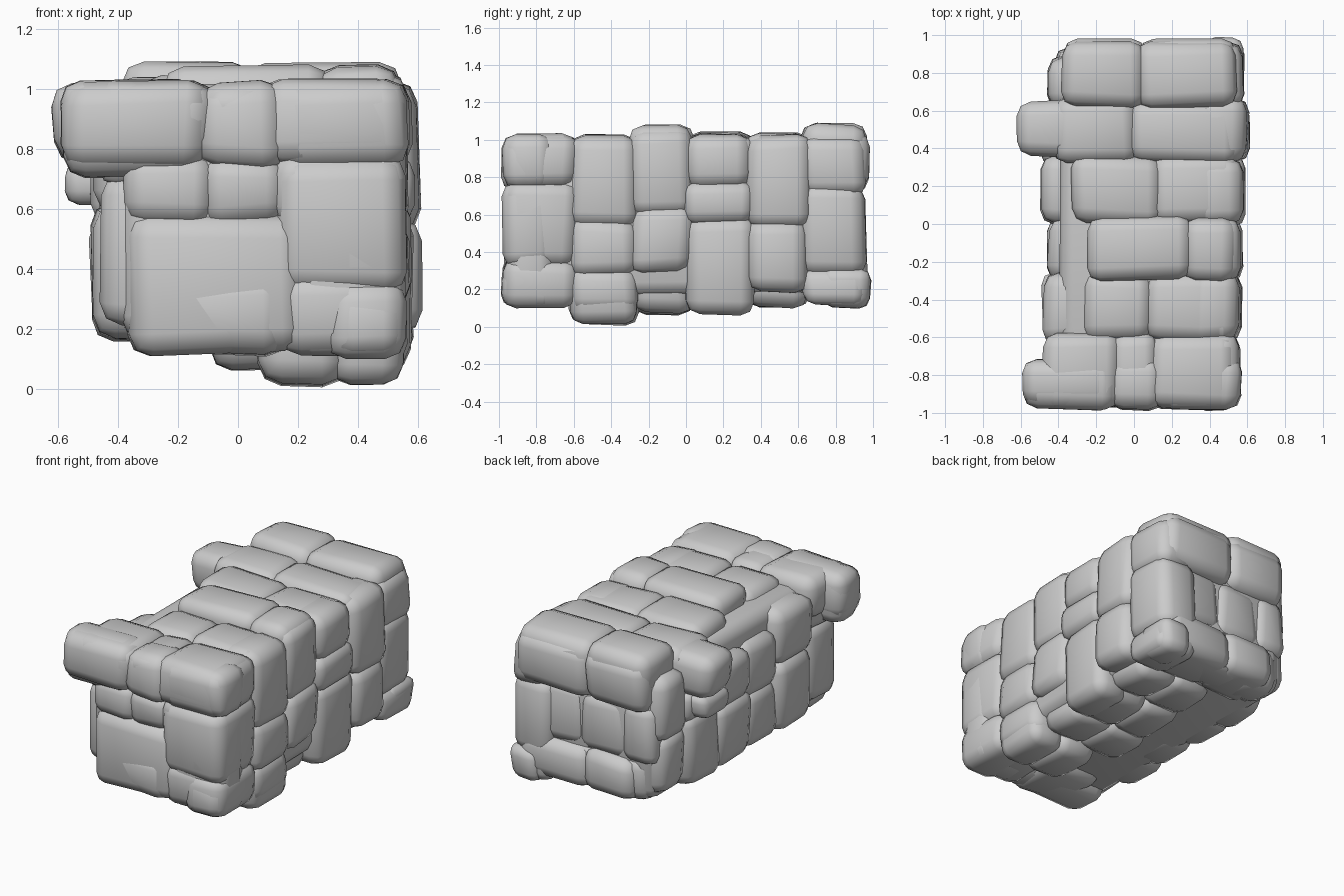
import bpy
import bmesh
import random
from mathutils import Vector

random.seed(7)

default_cube = bpy.data.objects.get("Cube")
if default_cube:
    bpy.data.objects.remove(default_cube, do_unlink=True)

# One plain stone grey for everything
stone_grey = bpy.data.materials.new("stone_grey")
stone_grey.use_nodes = True
grey = (0.6, 0.6, 0.6, 1)
stone_grey.diffuse_color = grey
stone_grey.node_tree.nodes["Principled BSDF"].inputs["Base Color"].default_value = grey

X, Y, Z = range(3)
BEVEL = 0.075
WOBBLE = 0.03
OVERLAP = 0.035


def make_stone(name, low, high):
    """Rounded block between two corners, its own corners pulled in unevenly."""
    low, high = Vector(low), Vector(high)
    centre, half = (low + high) / 2, (high - low) / 2
    bm = bmesh.new()
    bmesh.ops.create_cube(bm, size=2)
    for vert in bm.verts:
        for axis in (X, Y, Z):
            side = vert.co[axis]
            pull = random.uniform(0, WOBBLE)
            vert.co[axis] = centre[axis] + side * (half[axis] - pull)
    bmesh.ops.bevel(bm, geom=bm.edges[:], offset=min(BEVEL, min(half) / 2),
                    offset_type="OFFSET", segments=2, profile=0.5,
                    affect="EDGES", clamp_overlap=True)
    for face in bm.faces:
        face.smooth = True
    mesh = bpy.data.meshes.new(name)
    bm.to_mesh(mesh)
    bm.free()
    mesh.materials.append(stone_grey)
    stone = bpy.data.objects.new(name, mesh)
    bpy.context.collection.objects.link(stone)


def spans(joints):
    """Neighbouring joints as spans that overlap inside but keep the outer ends."""
    last = len(joints) - 2
    return [(start - OVERLAP * (i > 0), end + OVERLAP * (i < last))
            for i, (start, end) in enumerate(zip(joints, joints[1:]))]


def lay_strips(name, outward, direction, across, edges, strips):
    """Face one side with strips between edges; a strip is (reach, *joints)."""
    along = X + Y + Z - outward - across
    depth = 0.3 * direction
    for row, (band, (reach, *joints)) in enumerate(zip(spans(edges), strips)):
        for number, span in enumerate(spans(joints)):
            low, high = Vector(), Vector()
            low[across], high[across] = band
            low[along], high[along] = span
            low[outward], high[outward] = sorted((reach, reach - depth))
            make_stone(f"{name}_stone_{row}_{number}", low, high)


# Solid rubble filling behind the facing stones
make_stone("rubble_core", (-0.4, -0.93, 0.15), (0.53, 0.92, 0.97))

# Six bays run along the length; the flanks, top and underside share them
bays = [-0.99, -0.6, -0.28, 0.02, 0.34, 0.64, 0.98]
left_bays = [-0.9, *bays[1:-1], 0.9]

# Joints run upward on the flanks
lay_strips("right", X, 1, Y, bays, [
    (0.58, 0.09, 0.34, 0.76, 1.04),
    (0.58, 0.05, 0.3, 0.56, 1.04),
    (0.59, 0.27, 0.62, 1.07),
    (0.6, 0.05, 0.57, 0.76, 1.04),
    (0.62, 0.17, 0.56, 1.04),
    (0.59, 0.1, 0.3, 0.73, 1.04),
])
lay_strips("left", X, -1, Y, left_bays, [
    (-0.47, 0.2, 0.7, 0.9),
    (-0.5, 0.15, 0.6, 0.95),
    (-0.47, 0.15, 0.5, 0.85),
    (-0.51, 0.15, 0.55, 0.85),
    (-0.5, 0.15, 0.6, 0.8),
    (-0.47, 0.17, 0.55, 0.95),
])

# Joints run crosswise on the top and underside
lay_strips("top", Z, 1, Y, bays, [
    (1.04, -0.5, -0.1, 0.1, 0.56),
    (1.04, -0.28, 0.08, 0.55),
    (1.09, -0.26, 0.28, 0.56),
    (1.05, -0.35, 0.12, 0.56),
    (1.05, -0.45, 0, 0.56),
    (1.1, -0.39, 0.04, 0.56),
])
lay_strips("underside", Z, -1, Y, bays, [
    (0.1, -0.25, 0.15, 0.53),
    (0, 0.05, 0.34, 0.57),
    (0.06, -0.1, 0.2, 0.5),
    (0.06, -0.1, 0.2, 0.5),
    (0.09, -0.1, 0.2, 0.5),
    (0.12, -0.3, 0.05, 0.53),
])

# The two ends are laid in level courses
lay_strips("front", Y, -1, Z, [0.1, 0.57, 0.76, 1.04], [
    (-0.98, -0.38, 0.2, 0.57),
    (-0.97, -0.4, -0.1, 0.14, 0.56),
    (-1, -0.6, -0.12, 0.14, 0.58),
])
lay_strips("back", Y, 1, Z, [0.12, 0.4, 0.74, 1.06], [
    (0.94, -0.38, -0.1, 0.35, 0.56),
    (0.94, -0.43, -0.2, 0.1, 0.56),
    (0.99, -0.39, 0.04, 0.56),
])

# Odd stones standing out from the courses
make_stone("front_overhang", (-0.6, -0.98, 0.69), (-0.11, -0.7, 1.05))
make_stone("front_right_block", (0.12, -1, 0.3), (0.57, -0.7, 0.79))
make_stone("front_corner_foot", (0.3, -1, 0.09), (0.57, -0.7, 0.34))
make_stone("back_corner_foot", (0.35, 0.7, 0.09), (0.59, 1, 0.32))
make_stone("left_overhang", (-0.63, 0.34, 0.74), (-0.2, 0.67, 1.04))
make_stone("left_bracket", (-0.59, 0.36, 0.59), (-0.2, 0.64, 0.78))
